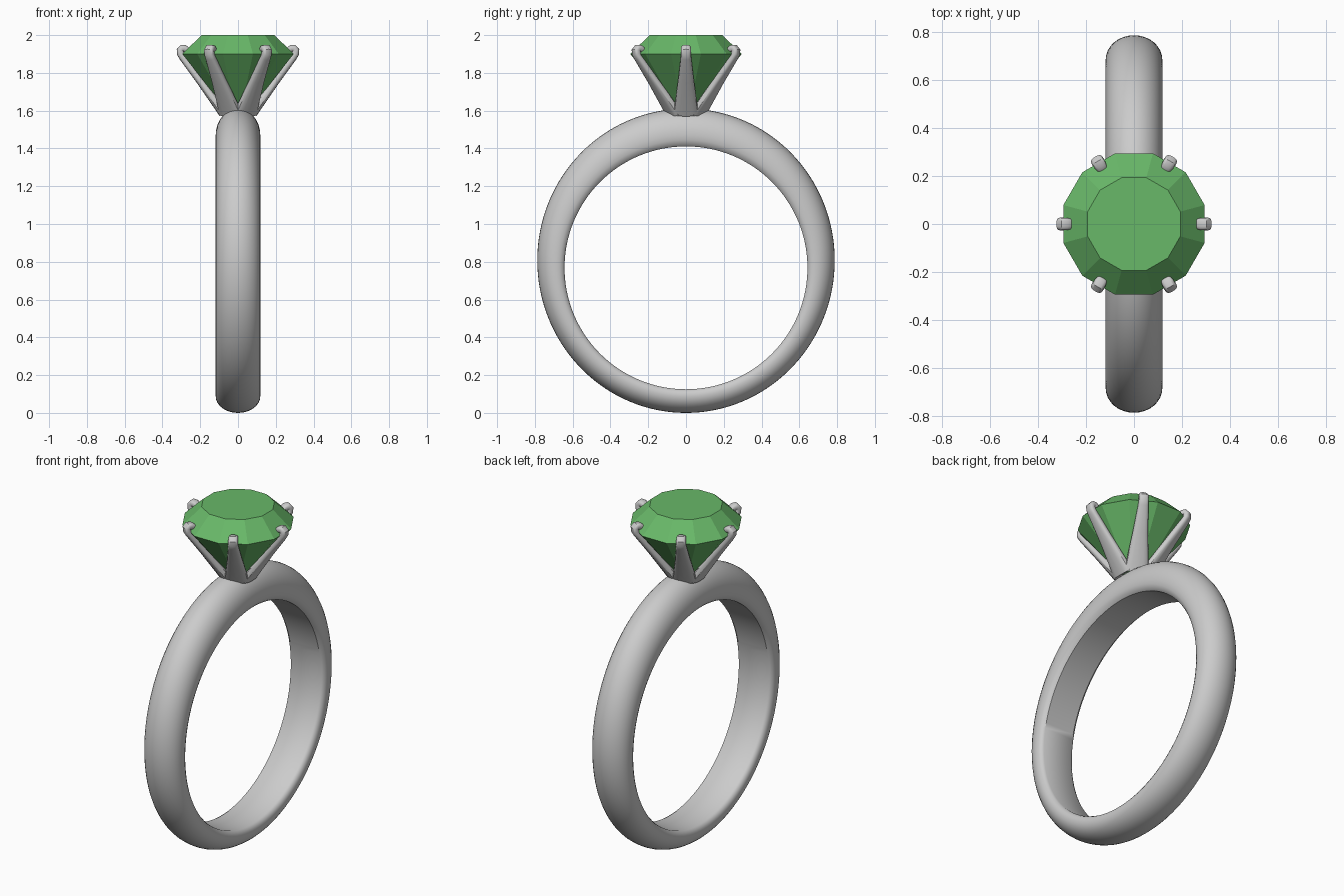
import bpy, bmesh, math
from mathutils import Vector

if "Cube" in bpy.data.objects:
    bpy.data.objects.remove(bpy.data.objects["Cube"])

TAU = 2 * math.pi


def make_object(name, bm, smooth=True):
    bmesh.ops.recalc_face_normals(bm, faces=bm.faces)
    mesh = bpy.data.meshes.new(name)
    bm.to_mesh(mesh)
    bm.free()
    ob = bpy.data.objects.new(name, mesh)
    bpy.context.collection.objects.link(ob)
    if smooth:
        bpy.ops.object.select_all(action='DESELECT')
        bpy.context.view_layer.objects.active = ob
        ob.select_set(True)
        bpy.ops.object.shade_smooth_by_angle(angle=math.radians(35))
    return ob


def loft(bm, loops, closed=False):
    """Skin a list of point loops; cap the ends unless the sweep is closed."""
    rings = [[bm.verts.new(p) for p in loop] for loop in loops]
    n = len(rings[0])
    pairs = list(zip(rings, rings[1:]))
    if closed:
        pairs.append((rings[-1], rings[0]))
    for a, b in pairs:
        for i in range(n):
            j = (i + 1) % n
            bm.faces.new((a[i], a[j], b[j], b[i]))
    if not closed:
        bm.faces.new(rings[0])
        bm.faces.new(rings[-1])


# Band: D-shaped section, thicker towards the top
HOLE_R, HOLE_Z = 0.643, 0.768
HALF_W = 0.118
section = [(-0.095, 0.0), (-0.108, 0.06), (-0.116, 0.17)]
for k in range(17):
    a = math.pi * k / 16
    section.append((-HALF_W * math.cos(a), 0.3 + 0.7 * math.sin(a)))
section += [(0.116, 0.17), (0.108, 0.06), (0.095, 0.0)]
loops = []
for i in range(128):
    t = TAU * i / 128
    thick = 0.153 + 0.0375 * math.cos(t) + 0.0095 * math.cos(2 * t)
    loops.append([(x, (HOLE_R + s * thick) * math.sin(t),
                   HOLE_Z + (HOLE_R + s * thick) * math.cos(t)) for x, s in section])
bm = bmesh.new()
loft(bm, loops, closed=True)
make_object("band", bm)

# Gem: twelve-sided table, crown and pointed pavilion
bm = bmesh.new()
gem_loops = []
for r, z in ((0.012, 1.54), (0.305, 1.9), (0.2, 2.0)):
    gem_loops.append([(r * math.cos(TAU * (k + 0.5) / 12),
                       r * math.sin(TAU * (k + 0.5) / 12), z) for k in range(12)])
loft(bm, gem_loops)
gem = make_object("gem", bm, smooth=False)
green = bpy.data.materials.new("green_gem")
green.diffuse_color = (0.14, 0.48, 0.14, 1)
green.use_nodes = True
green.node_tree.nodes["Principled BSDF"].inputs["Base Color"].default_value = green.diffuse_color
gem.data.materials.append(green)

# Prongs: tapered claws (radius, height, half width, half thickness)
claw = [(0.075, 1.585, 0.068, 0.026), (0.10, 1.62, 0.062, 0.025),
        (0.20, 1.758, 0.042, 0.021), (0.29, 1.88, 0.028, 0.02),
        (0.304, 1.903, 0.027, 0.02), (0.306, 1.92, 0.027, 0.019),
        (0.296, 1.931, 0.026, 0.019), (0.282, 1.929, 0.026, 0.019),
        (0.268, 1.921, 0.023, 0.016), (0.262, 1.917, 0.014, 0.009)]
for p in range(6):
    ang = TAU * p / 6
    out = Vector((math.cos(ang), math.sin(ang), 0))
    side = Vector((-math.sin(ang), math.cos(ang), 0))
    up = Vector((0, 0, 1))
    loops = []
    for i, (r, z, w, h) in enumerate(claw):
        a, b = claw[max(i - 1, 0)], claw[min(i + 1, len(claw) - 1)]
        d = Vector((b[0] - a[0], b[1] - a[1])).normalized()
        normal = out * d.y - up * d.x
        centre = out * r + up * z
        loop = []
        for k in range(16):
            c, s = math.cos(TAU * k / 16), math.sin(TAU * k / 16)
            # slightly squared ellipse
            c = math.copysign(abs(c) ** 0.75, c)
            s = math.copysign(abs(s) ** 0.75, s)
            loop.append(centre + side * (w * c) + normal * (h * s))
        loops.append(loop)
    bm = bmesh.new()
    loft(bm, loops)
    make_object(f"prong_{p + 1}", bm)
